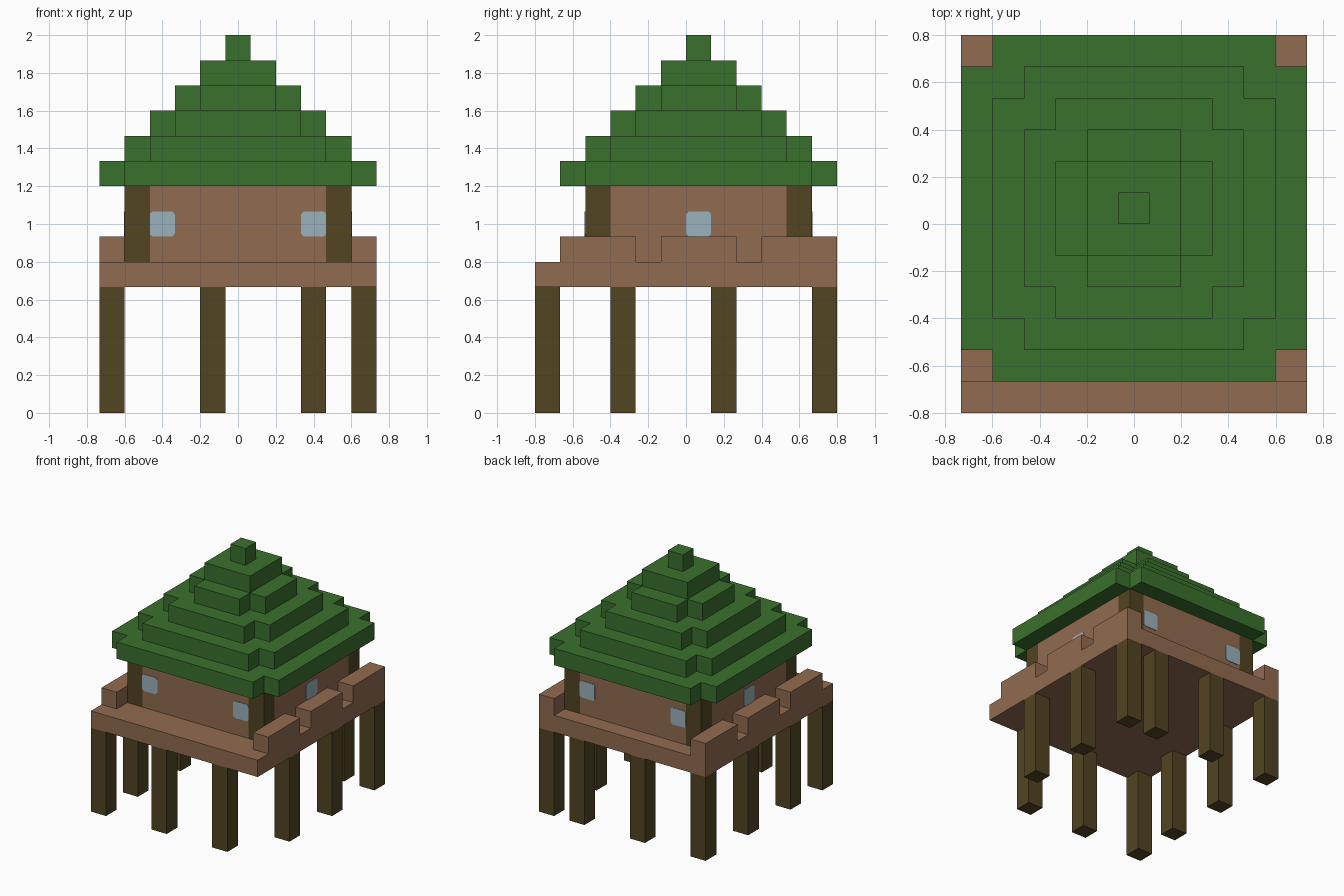
import bpy, bmesh
from mathutils import Vector

if "Cube" in bpy.data.objects:
    bpy.data.objects.remove(bpy.data.objects["Cube"])

U = 2 / 15                                  # edge of one block
ORIGIN = Vector((-5.5 * U, -6 * U, 0))      # 11 x 12 x 15 block grid


def material(name, rgb):
    m = bpy.data.materials.new(name)
    m.diffuse_color = (*rgb, 1)
    m.use_nodes = True
    m.node_tree.nodes["Principled BSDF"].inputs["Base Color"].default_value = m.diffuse_color
    return m


PLANK = material("plank_brown", (0.283, 0.147, 0.080))
LOG = material("dark_log", (0.084, 0.058, 0.016))
LEAF = material("leaf_green", (0.042, 0.162, 0.026))
GLASS = material("pale_glass", (0.328, 0.445, 0.503))


def finish(name, bm, mat):
    mesh = bpy.data.meshes.new(name)
    bmesh.ops.recalc_face_normals(bm, faces=bm.faces)
    bm.to_mesh(mesh)
    bm.free()
    mesh.materials.append(mat)
    obj = bpy.data.objects.new(name, mesh)
    bpy.context.collection.objects.link(obj)
    return obj


def cells(x0, x1, y0, y1, z0, z1):
    """Set of grid blocks in half-open ranges."""
    return {(x, y, z) for x in range(x0, x1)
            for y in range(y0, y1) for z in range(z0, z1)}


def block_part(name, blocks, mat):
    """Outer skin of a set of blocks, with flat areas merged."""
    bm = bmesh.new()
    points = {}

    def vert(p):
        if p not in points:
            points[p] = bm.verts.new(ORIGIN + Vector(p) * U)
        return points[p]

    for c in sorted(blocks):
        for axis in range(3):
            for side in (0, 1):
                n = list(c)
                n[axis] += 2 * side - 1
                if tuple(n) in blocks:
                    continue
                loop = []
                for a, b in ((0, 0), (1, 0), (1, 1), (0, 1)):
                    p = list(c)
                    p[axis] += side
                    p[(axis + 1) % 3] += a
                    p[(axis + 2) % 3] += b
                    loop.append(vert(tuple(p)))
                bm.faces.new(loop if side else loop[::-1])
    bmesh.ops.dissolve_limit(bm, angle_limit=0.02, verts=bm.verts, edges=bm.edges)
    return finish(name, bm, mat)


# Stilts around the edge of the platform
stilts = [(x, 0) for x in (0, 4, 8)] + [(x, 11) for x in (0, 4, 8, 10)]
stilts += [(x, y) for x in (0, 10) for y in (3, 7)]
for i, (x, y) in enumerate(stilts):
    block_part(f"stilt_{i + 1}", cells(x, x + 1, y, y + 1, 0, 5), LOG)

# Platform with a broken railing along both sides
platform = cells(0, 11, 0, 12, 5, 6)
for x in (0, 10):
    for y in (1, 5, 9):
        platform |= cells(x, x + 1, y, y + 3, 6, 7)
block_part("platform_and_railings", platform, PLANK)

# House walls and log corner posts
walls = cells(1, 10, 2, 11, 6, 9)
for x in (1, 9):
    for y in (2, 10):
        post = cells(x, x + 1, y, y + 1, 6, 9)
        walls -= post
        block_part(f"corner_post_{x}_{y}", post, LOG)
block_part("house_walls", walls, PLANK)

# Stepped roof, lower tiers with notched corners
roof = set()
for t in range(6):
    x0, x1, y0, y1, z = t, 11 - t, t + 1, 12 - t, 9 + t
    tier = cells(x0, x1, y0, y1, z, z + 1)
    if t < 4:
        tier -= {(x, y, z) for x in (x0, x1 - 1) for y in (y0, y1 - 1)}
    roof |= tier
block_part("stepped_roof", roof, LEAF)


# Window panes with clipped corners
def window(name, along, across, normal_axis, sign):
    h, c, depth = U / 2, 0.014, 0.004
    outline = [(-h + c, -h), (h - c, -h), (h, -h + c), (h, h - c),
               (h - c, h), (-h + c, h), (-h, h - c), (-h, -h + c)]
    bm = bmesh.new()
    verts = []
    for a, b in outline:
        p = [0, 0, 7.5 * U + b]
        p[1 - normal_axis] = along + a
        p[normal_axis] = across
        verts.append(bm.verts.new(p))
    face = bm.faces.new(verts)
    out = bmesh.ops.extrude_face_region(bm, geom=[face])
    move = Vector((0, 0, 0))
    move[normal_axis] = sign * depth
    bmesh.ops.translate(bm, vec=move, verts=[
        g for g in out["geom"] if isinstance(g, bmesh.types.BMVert)])
    finish(name, bm, GLASS)


for s, side in ((-1, "left"), (1, "right")):
    window(f"front_window_{side}", s * 3 * U, -4 * U, 1, -1)
    window(f"back_window_{side}", s * 3 * U, 5 * U, 1, 1)
    window(f"side_window_{side}", 0.5 * U, s * 4.5 * U, 0, s)
